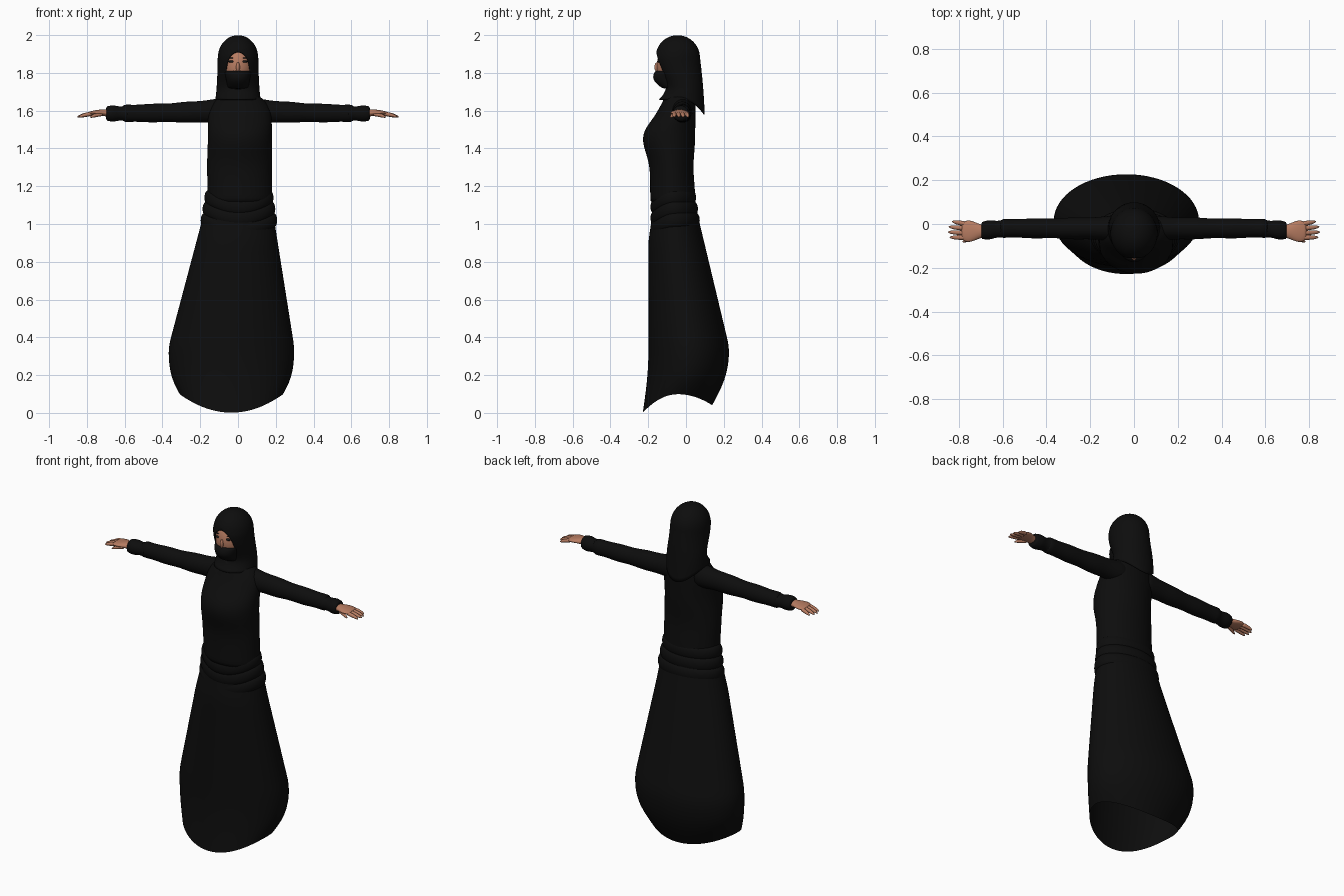
import bpy, bmesh
from math import sin, cos, asin, exp, pi, sqrt
from mathutils import Vector

cube = bpy.data.objects.get("Cube")
if cube:
    bpy.data.objects.remove(cube, do_unlink=True)


def material(name, red, green, blue):
    mat = bpy.data.materials.new(name)
    mat.use_nodes = True
    mat.diffuse_color = (red, green, blue, 1)
    shader = mat.node_tree.nodes["Principled BSDF"]
    shader.inputs["Base Color"].default_value = (red, green, blue, 1)
    shader.inputs["Roughness"].default_value = 0.9
    return mat


cloth = material("black cloth", 0.004, 0.004, 0.004)
skin = material("skin", 0.47, 0.2, 0.12)
dark = material("dark eye", 0.01, 0.01, 0.01)


def loft(name, rings, mat, closed=True, start_cap=False, end_cap=False):
    """Skin a list of equal-length point rings and smooth the result."""
    bm = bmesh.new()
    rows = [[bm.verts.new(point) for point in ring] for ring in rings]
    count = len(rows[0])
    for row, following in zip(rows, rows[1:]):
        for i in range(count if closed else count - 1):
            j = (i + 1) % count
            bm.faces.new((row[i], row[j], following[j], following[i]))
    if start_cap:
        bm.faces.new(rows[0])
    if end_cap:
        bm.faces.new(rows[-1])
    bmesh.ops.remove_doubles(bm, verts=bm.verts, dist=0.0005)
    bmesh.ops.recalc_face_normals(bm, faces=bm.faces)
    mesh = bpy.data.meshes.new(name)
    bm.to_mesh(mesh)
    bm.free()
    mesh.materials.append(mat)
    mesh.shade_smooth()
    part = bpy.data.objects.new(name, mesh)
    bpy.context.collection.objects.link(part)
    part.modifiers.new("smoothing", 'SUBSURF')
    return part


def steps(count):
    """Even fractions from zero to one."""
    return [i / count for i in range(count + 1)]


def oval(z, left, right, front, back, dip=lambda facing: 0, gap=0):
    """Level oval ring starting at the front; facing is -1 in front, 1 behind."""
    centre_x, centre_y = (left + right) / 2, (front + back) / 2
    radius_x, radius_y = (right - left) / 2, (back - front) / 2
    start = asin(gap / radius_x)
    ring = []
    for t in steps(32):
        angle = start + 2 * (pi - start) * t
        ring.append(Vector((centre_x + radius_x * sin(angle),
                            centre_y - radius_y * cos(angle),
                            z - dip(-cos(angle)))))
    return ring


def tube(name, sections, mat, side):
    """Tube along x through (x, y, z, y radius, z radius) sections."""
    rings = []
    for x, y, z, radius_y, radius_z in sections:
        rings.append([Vector((side * x, y + radius_y * cos(2 * pi * t),
                              z + radius_z * sin(2 * pi * t)))
                      for t in steps(16)[:-1]])
    loft(name, rings, mat, start_cap=True, end_cap=True)


def ball(name, place, scale, mat):
    bpy.ops.mesh.primitive_uv_sphere_add(location=place)
    part = bpy.context.object
    part.name = name
    part.scale = scale
    part.data.materials.append(mat)
    part.data.shade_smooth()


# Skirt: a straight flare that tucks in towards an uneven hem
def skirt_ring(z):
    flare = min(1, (1.1 - z) / 0.75)
    tuck = max(0, (0.35 - z) / 0.25) ** 3
    return oval(z,
                -0.17 - 0.2 * flare + 0.06 * tuck,
                0.18 + 0.12 * flare - 0.06 * tuck,
                -0.17 - 0.03 * min(1, 4 * flare) - 0.03 * tuck,
                0.05 + 0.18 * flare - 0.09 * tuck,
                lambda facing: tuck * facing ** 2 * (0.1 if facing < 0 else 0.06))


skirt = loft("skirt", [skirt_ring(1.1 - t) for t in steps(16)], cloth)


# Upper robe: a bust swell in front, closing over the shoulders to the neck
def torso_ring(z):
    bust = 0.04 * exp(-((z - 1.45) / 0.1) ** 2)
    waist = 0.01 * exp(-((z - 1.3) / 0.1) ** 2)
    close = max(0, (z - 1.5) / 0.2)
    half = 0.17 - 0.1 * close ** 4
    return oval(z, 0.01 - half - waist / 2, 0.01 + half,
                -0.19 - bust + 0.09 * close, 0.05 - waist)


loft("upper_robe", [torso_ring(1.1 + 0.6 * t) for t in steps(16)], cloth,
     closed=True, start_cap=True, end_cap=True)

# Waist folds: three rolls that sag in front
for k, place in enumerate(("upper", "middle", "lower")):
    rings = []
    for t in steps(5):
        puff = 0.02 * sin(pi * t) - 0.015
        grow = 0.01 * k + puff
        rings.append(oval(1.14 - 0.06 * k + 0.04 * cos(pi * t),
                          -0.175 - grow, 0.185 + grow, -0.185 - puff, 0.05 + grow,
                          lambda facing: 0.05 * min(0, facing) ** 2))
    loft(place + "_waist_fold", rings, cloth)


# Hood: a dome, then a fall to the shoulders that is longest behind
def face_gap(z):
    return 0.063 * sqrt(max(0, 1 - ((z - 1.81) / 0.105) ** 2))


hood_rings = []
for t in steps(10)[1:]:
    z = 1.88 + 0.12 * cos(t * pi / 2)
    spread = sin(t * pi / 2)
    hood_rings.append(oval(z, -0.108 * spread, 0.108 * spread,
                           -0.045 - 0.118 * spread, -0.045 + 0.12 * spread,
                           gap=face_gap(z)))
for t in steps(10)[1:]:
    z = 1.88 - 0.22 * t
    half = 0.108 + 0.012 * t * t
    hood_rings.append(oval(z, -half, half,
                           -0.163 + 0.04 * sin(pi * t * t) + 0.02 * t,
                           0.075 + 0.025 * t,
                           lambda facing: 0.08 * t ** 4 * max(0, facing) ** 2,
                           face_gap(z)))
hood = loft("hood", hood_rings, cloth, closed=False, start_cap=True)
hood.modifiers.new("thickness", 'SOLIDIFY').thickness = 0.006

# Veil over the lower face
loft("veil", [oval(1.815 - 0.1 * t, 0.02 * t - 0.073, 0.073 - 0.02 * t,
                   -0.16 - 0.022 * sin(pi * t) + 0.04 * t * t, -0.04)
              for t in steps(8)], cloth, start_cap=True, end_cap=True)

# Face and nose
ball("face", (0, -0.07, 1.835), (0.08, 0.085, 0.115), skin)
ball("nose", (0, -0.153, 1.83), (0.01, 0.014, 0.026), skin)

# Eyes, sleeves and hands on both sides
for side, word in ((1, "left_"), (-1, "right_")):
    ball(word + "eye", (side * 0.033, -0.143, 1.86), (0.017, 0.007, 0.006), dark)
    ball(word + "brow", (side * 0.035, -0.139, 1.878), (0.018, 0.006, 0.003), dark)

    sleeve = []
    for t in steps(14):
        shoulder = (1 - t) ** 2
        crease = 0.002 * sin(20 * t)
        sleeve.append((0.06 + 0.56 * t, -0.02, 1.586 + 0.015 * shoulder,
                       0.044 + 0.015 * shoulder + crease,
                       0.047 + 0.022 * shoulder + crease))
    tube(word + "sleeve", sleeve, cloth, side)

    cuff = [(0.58 + 0.12 * t, -0.02 - 0.01 * t, 1.585,
             0.042 + 0.003 * cos(9 * t), 0.041 + 0.003 * cos(9 * t)) for t in steps(10)]
    tube(word + "cuff", cuff, cloth, side)

    # Palm widens from the wrist and thins towards the knuckles
    palm = [(0.67 + 0.12 * t, -0.033, 1.585 + 0.005 * sin(pi * t),
             0.026 + 0.018 * sin(pi * t * t) + 0.01 * t, 0.022 - 0.012 * t)
            for t in steps(8)]
    tube(word + "palm", palm, skin, side)

    # Fingers fan out from the knuckles, the thumb from near the wrist
    digits = {"thumb": (Vector((0.715, -0.058, 1.583)), Vector((0.785, -0.081, 1.565)))}
    for k, finger in enumerate(("index", "middle", "ring", "little")):
        digits[finger + "_finger"] = (
            Vector((0.77, 0.021 * k - 0.062, 1.584)),
            Vector((0.852 - 0.006 * (k - 1.2) ** 2, 0.024 * k - 0.061, 1.567)))
    for digit, (base, tip) in digits.items():
        sections = []
        for t in steps(6):
            point = base.lerp(tip, t)
            radius = 0.011 * sqrt(1.05 - t ** 3)
            sections.append((point.x, point.y, point.z + 0.01 * t * (1 - t),
                             radius, radius))
        tube(word + digit, sections, skin, side)
